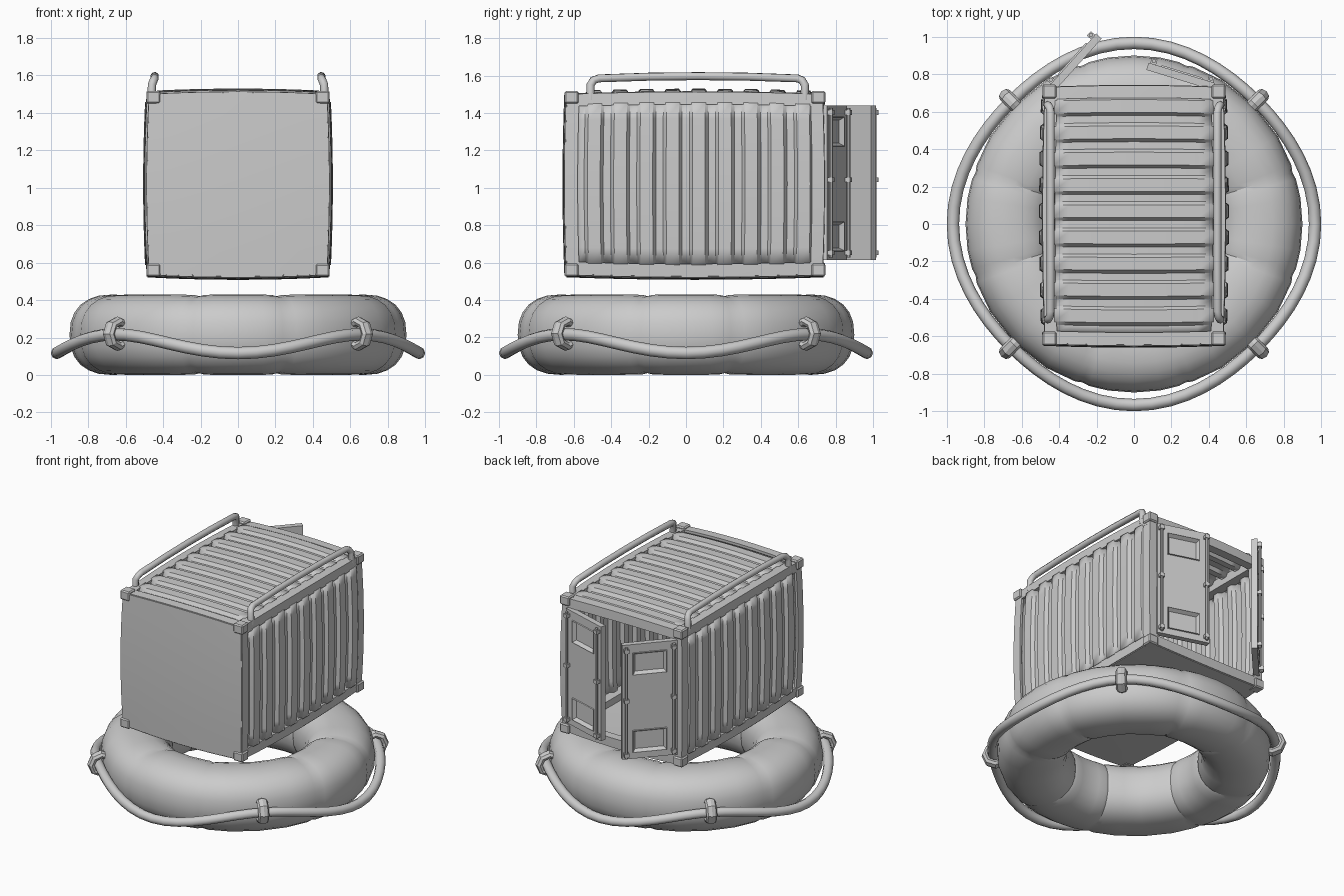
import bpy, bmesh, math
from mathutils import Vector, Matrix

if "Cube" in bpy.data.objects:
    bpy.data.objects.remove(bpy.data.objects["Cube"])

C = Vector((0, 0.0475, 1.02))          # container centre
H = Vector((0.475, 0.6825, 0.48))      # container half size
BULGE = (0.055, 0.03, 0.055)


def finish(name, bm, angle=30):
    bmesh.ops.recalc_face_normals(bm, faces=bm.faces)
    me = bpy.data.meshes.new(name)
    bm.to_mesh(me)
    bm.free()
    for p in me.polygons:
        p.use_smooth = True
    me.set_sharp_from_angle(angle=math.radians(angle))
    ob = bpy.data.objects.new(name, me)
    bpy.context.collection.objects.link(ob)
    return ob


def inflate(bm):
    """Swell container geometry outwards away from its corners."""
    for v in bm.verts:
        d = v.co - C
        f = [1 - min(1, abs(d[i] / H[i])) ** 2 for i in range(3)]
        for i in range(3):
            d[i] *= 1 + BULGE[i] * (f[(i + 1) % 3] + f[(i + 2) % 3]) / 2
        v.co = C + d


def add_box(bm, lo, hi):
    lo, hi = Vector(lo), Vector(hi)
    m = Matrix.Translation((lo + hi) / 2) @ Matrix.Diagonal((*(hi - lo), 1))
    return bmesh.ops.create_cube(bm, size=1, matrix=m)["verts"]


def box(name, lo, hi, cuts=7):
    bm = bmesh.new()
    add_box(bm, lo, hi)
    if cuts:
        bmesh.ops.subdivide_edges(bm, edges=bm.edges[:], cuts=cuts, use_grid_fill=True)
    inflate(bm)
    return finish(name, bm)


def tube(name, pts, r, cyclic=False):
    cu = bpy.data.curves.new(name, "CURVE")
    cu.dimensions = "3D"
    cu.bevel_depth = r
    cu.bevel_resolution = 2
    cu.use_fill_caps = True
    sp = cu.splines.new("POLY")
    sp.points.add(len(pts) - 1)
    for p, q in zip(sp.points, pts):
        p.co = (*q, 1)
    sp.use_cyclic_u = cyclic
    ob = bpy.data.objects.new(name, cu)
    bpy.context.collection.objects.link(ob)


# Life ring: swept rounded section, pinched at the eight seams
stations = []
for q in range(4):
    for start, span in ((-18, 36), (18, 54)):
        a = q * 90 + start
        stations.append((a, 0.955))
        stations.append((a + 2.5, 0.99))
        stations += [(a + span * k / 4, 1.0) for k in (1, 2, 3)]
        stations.append((a + span - 2.5, 0.99))
bm = bmesh.new()
N = 24
rings = []
for deg, s in stations:
    t = math.radians(deg)
    ring = []
    for k in range(N):
        p = 2 * math.pi * k / N
        c, d = math.cos(p), math.sin(p)
        r = 0.67 + 0.23 * s * math.copysign(abs(c) ** 0.85, c)
        z = 0.215 + 0.215 * s * math.copysign(abs(d) ** 0.85, d)
        ring.append(bm.verts.new((r * math.cos(t), r * math.sin(t), z)))
    rings.append(ring)
for i, a in enumerate(rings):
    b = rings[(i + 1) % len(rings)]
    for k in range(N):
        bm.faces.new((a[k], b[k], b[(k + 1) % N], a[(k + 1) % N]))
finish("life_ring", bm, 28)

# Sagging grab rope and its four loops
rope = []
for i in range(64):
    t = 2 * math.pi * i / 64
    r = 0.947 + 0.02 * math.cos(4 * t)
    rope.append((r * math.cos(t), r * math.sin(t), 0.167 - 0.05 * math.cos(4 * t)))
tube("grab_rope", rope, 0.033, True)
for q in range(4):
    t = math.radians(45 + 90 * q)
    bpy.ops.mesh.primitive_torus_add(
        major_segments=8, minor_segments=8, major_radius=0.066, minor_radius=0.026,
        location=(0.91 * math.cos(t), 0.91 * math.sin(t), 0.22),
        rotation=(math.pi / 2, 0, t))
    loop = bpy.context.object
    loop.name = "rope_loop"
    loop.scale.z = 1.4

# Container frame: beams along each axis
x0, x1, y0, y1, z0, z1 = -0.475, 0.475, -0.635, 0.73, 0.54, 1.5
W = 0.065
for x in (x0, x1 - W):
    for z in (z0, z1 - W):
        box("side_beam", (x, y0, z), (x + W, y1, z + W))
    for y in (y0, y1 - W):
        box("corner_post", (x, y, z0), (x + W, y + W, z1))
for z in (z0, z1 - W):
    for y in (y0, y1 - W):
        box("cross_beam", (x0, y, z), (x1, y + W, z + W))

# Corner blocks
for x in (-0.49, 0.415):
    for y in (-0.65, 0.67):
        for z in (0.527, 1.45):
            bm = bmesh.new()
            add_box(bm, (x, y, z), (x + 0.075, y + 0.075, z + 0.067))
            bmesh.ops.bevel(bm, geom=bm.edges[:], offset=0.008, segments=1, affect="EDGES")
            finish("corner_block", bm)

# Plain front wall and floor
box("front_wall", (-0.47, -0.64, 0.545), (0.47, -0.615, 1.495))
box("floor", (-0.47, -0.63, 0.535), (0.47, 0.725, 0.56))


def corrugated(name, place, lo, hi):
    """Sheet ribbed along y; place(y, across, depth) gives each point."""
    prof = []
    n, ya, yb = 9, -0.575, 0.67
    step = (yb - ya) / n
    for i in range(n):
        for f, h in ((0, 0), (0.3, 0), (0.42, 1), (0.88, 1)):
            prof.append((ya + (i + f) * step, h))
    prof.append((yb, 0))
    bm = bmesh.new()
    rows = [[bm.verts.new(place(y, lo + (hi - lo) * j / 10, h * 0.022)) for j in range(11)]
            for y, h in prof]
    for a, b in zip(rows, rows[1:]):
        for j in range(10):
            bm.faces.new((a[j], b[j], b[j + 1], a[j + 1]))
    inflate(bm)
    ob = finish(name, bm, 20)
    mod = ob.modifiers.new("thickness", "SOLIDIFY")
    mod.thickness = 0.008
    mod.offset = 0


# Corrugated side walls and roof
for s in (-1, 1):
    corrugated("side_wall", lambda y, a, d: (s * (0.455 + d), y, a), 0.6, 1.445)
corrugated("roof", lambda y, a, d: (a, y, 1.478 + d), -0.42, 0.42)

# Roof rails
for s in (-1, 1):
    path = [(0.462, -0.51, 1.47), (0.46, -0.51, 1.55), (0.45, -0.495, 1.575),
            (0.445, -0.465, 1.585), (0.445, -0.2, 1.594), (0.445, 0.065, 1.597),
            (0.445, 0.33, 1.594), (0.445, 0.595, 1.585), (0.45, 0.62, 1.575),
            (0.46, 0.635, 1.55), (0.462, 0.635, 1.47)]
    tube("roof_rail", [(s * x, y, z) for x, y, z in path], 0.022)


def door(name, side, angle):
    """Door leaf: local x runs from hinge to free edge, +y faces outwards."""
    bm = bmesh.new()
    add_box(bm, (0, 0, 0.615), (0.37, 0.04, 1.44))
    cuts = [((x, 0, 0), (1, 0, 0)) for x in (0.07, 0.3)]
    cuts += [((0, 0, z), (0, 0, 1)) for z in (0.66, 0.82, 1.22, 1.38)]
    for co, no in cuts:
        bmesh.ops.bisect_plane(bm, geom=bm.verts[:] + bm.edges[:] + bm.faces[:],
                               plane_co=co, plane_no=no)
    bm.normal_update()
    # Two stepped recesses
    cells = []
    for f in bm.faces:
        c = f.calc_center_median()
        if c.y > 0.039 and 0.07 < c.x < 0.3 and (0.66 < c.z < 0.82 or 1.22 < c.z < 1.38):
            cells.append(f)
    bmesh.ops.inset_individual(bm, faces=cells, thickness=0.004, depth=0.008)
    bmesh.ops.inset_individual(bm, faces=cells, thickness=0.022, depth=-0.026)
    # Lock rod and hinge rod with brackets
    for x in (0.025, 0.345):
        bmesh.ops.create_cone(bm, cap_ends=True, segments=8, radius1=0.011, radius2=0.011,
                              depth=0.8, matrix=Matrix.Translation((x, 0.056, 1.027)))
        for z in (0.64, 1.03, 1.39):
            add_box(bm, (x - 0.016, 0.035, z), (x + 0.016, 0.07, z + 0.025))
    m = (Matrix.Translation((side * 0.42, 0.715, 0)) @ Matrix.Diagonal((-side, 1, 1, 1))
         @ Matrix.Rotation(math.radians(angle), 4, "Z"))
    bmesh.ops.transform(bm, matrix=m, verts=bm.verts)
    finish(name, bm)


# Half-open rear doors
door("left_door", -1, 48)
door("right_door", 1, 17)
